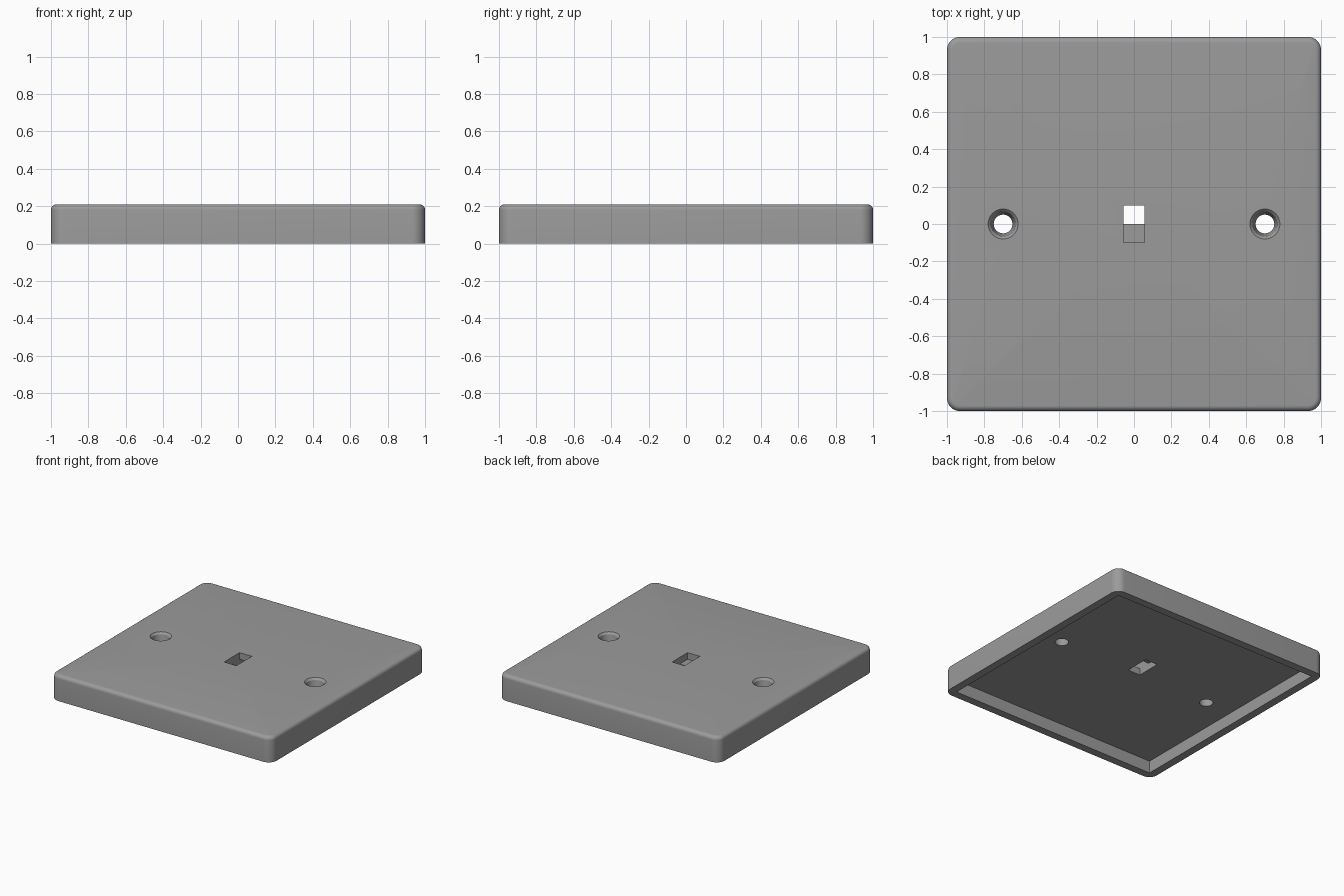
import bpy, bmesh, math

if "Cube" in bpy.data.objects:
    bpy.data.objects.remove(bpy.data.objects["Cube"])

HEIGHT = 0.21       # overall height
FLOOR = 0.10        # depth of the hollow underside
WALL = 0.065        # rim thickness
MID = 0.155         # step height inside the slot

grey = bpy.data.materials.new("plain grey")
grey.diffuse_color = (0.33, 0.33, 0.33, 1)
grey.use_nodes = True
grey.node_tree.nodes["Principled BSDF"].inputs["Base Color"].default_value = grey.diffuse_color


def make_object(name, bm):
    bmesh.ops.recalc_face_normals(bm, faces=bm.faces)
    mesh = bpy.data.meshes.new(name)
    bm.to_mesh(mesh)
    bm.free()
    mesh.materials.append(grey)
    obj = bpy.data.objects.new(name, mesh)
    bpy.context.collection.objects.link(obj)
    return obj


def box(x, y, z0, z1):
    bm = bmesh.new()
    bmesh.ops.create_cube(bm, size=1)
    for v in bm.verts:
        v.co = (v.co.x * 2 * x, v.co.y * 2 * y, z0 if v.co.z < 0 else z1)
    return bm


def round_edges(bm, edges, radius, segments):
    bmesh.ops.bevel(bm, geom=edges, offset=radius, segments=segments,
                    profile=0.5, affect='EDGES', clamp_overlap=True)


# Cover plate: rounded upright corners, then a softened top rim
bm = box(1, 1, 0, HEIGHT)
round_edges(bm, [e for e in bm.edges
                 if abs(e.verts[0].co.z - e.verts[1].co.z) > 0.1], 0.07, 10)
round_edges(bm, [e for e in bm.edges
                 if all(v.co.z > HEIGHT - 0.001 for v in e.verts)], 0.03, 6)
plate = make_object("cover_plate", bm)

# Hollow underside
cutters = [make_object("underside_cutter",
                       box(1 - WALL, 1 - WALL, -0.1, FLOOR))]

# Stepped slot: the upper half is set forward of the lower half
bm = bmesh.new()
profile = [(-0.1, MID), (0, MID), (0, 0.05), (0.2, 0.05),
           (0.2, MID), (0.1, MID), (0.1, 0.3), (-0.1, 0.3)]
face = bm.faces.new([bm.verts.new((-0.056, y, z)) for y, z in profile])
side = bmesh.ops.extrude_face_region(bm, geom=[face])
bmesh.ops.translate(bm, vec=(0.112, 0, 0),
                    verts=[g for g in side["geom"]
                           if isinstance(g, bmesh.types.BMVert)])
cutters.append(make_object("slot_cutter", bm))

# Countersunk screw holes, left and right
SIDES = 40
levels = [(0.05, 0.05), (0.05, FLOOR), (0.066, 0.195),
          (0.08, HEIGHT), (0.08, 0.3)]
for sign in (-1, 1):
    bm = bmesh.new()
    rings = [[bm.verts.new((sign * 0.7 + r * math.cos(2 * math.pi * i / SIDES),
                            r * math.sin(2 * math.pi * i / SIDES), z))
              for i in range(SIDES)] for r, z in levels]
    for low, high in zip(rings, rings[1:]):
        for i in range(SIDES):
            j = (i + 1) % SIDES
            bm.faces.new((low[i], low[j], high[j], high[i]))
    bm.faces.new(rings[0])
    bm.faces.new(rings[-1])
    cutters.append(make_object("screw_hole_cutter", bm))

# Cut the openings and remove the helpers
bpy.context.view_layer.objects.active = plate
plate.select_set(True)
for cutter in cutters:
    cutter.hide_render = True
    mod = plate.modifiers.new("cut", 'BOOLEAN')
    mod.operation = 'DIFFERENCE'
    mod.solver = 'EXACT'
    mod.object = cutter
    bpy.ops.object.modifier_apply(modifier=mod.name)
    bpy.data.objects.remove(cutter, do_unlink=True)

bpy.ops.object.select_all(action='DESELECT')
plate.select_set(True)
bpy.ops.object.shade_smooth_by_angle(angle=math.radians(30))
